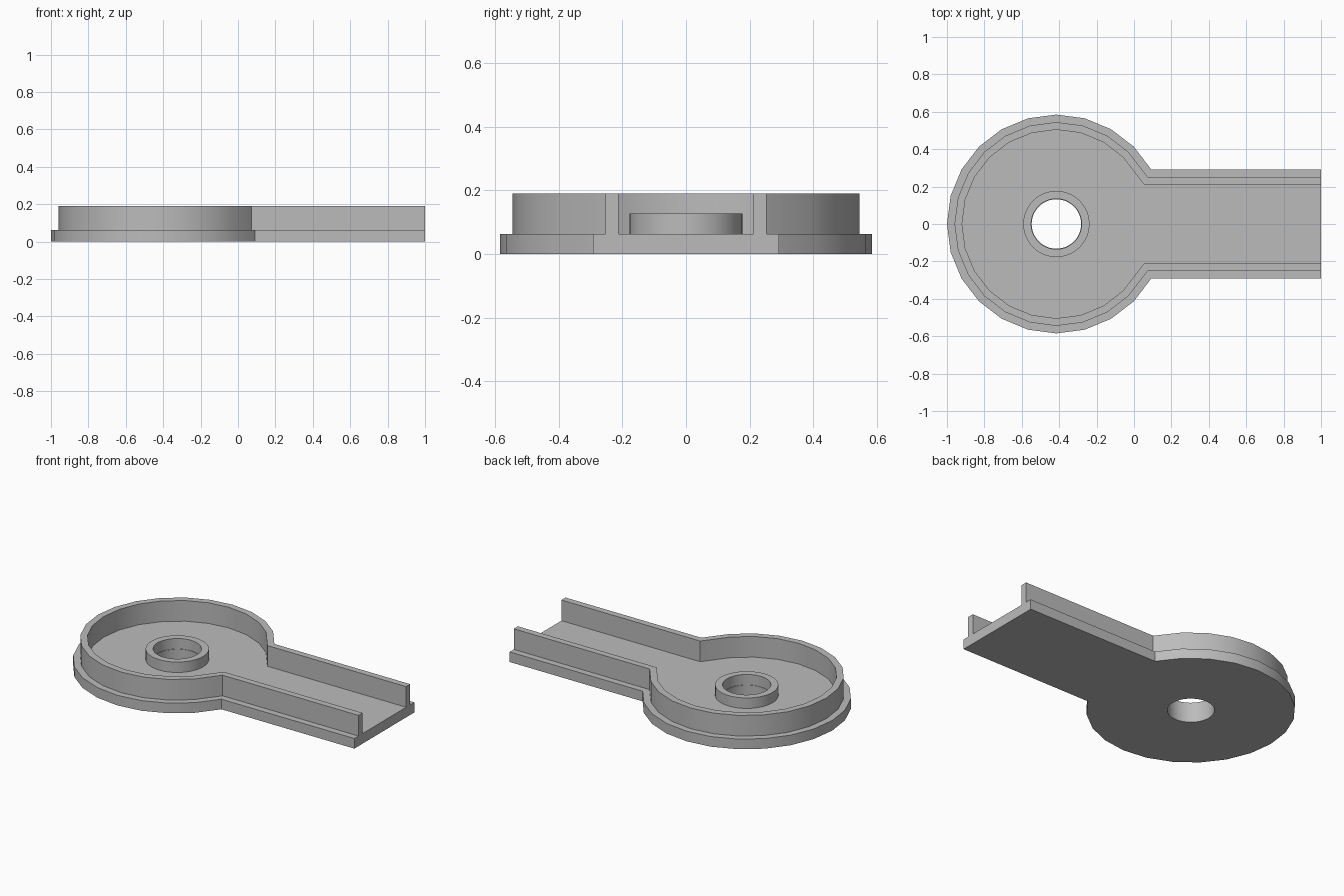
import bpy, bmesh
from math import sin, cos, pi, radians

cube = bpy.data.objects.get("Cube")
if cube:
    bpy.data.objects.remove(cube, do_unlink=True)

CENTRE = -0.415     # x of the round end
RADIUS = 0.585
FLOOR, WALL_TOP, BOSS_TOP = 0.0625, 0.19, 0.127

grey = bpy.data.materials.new("plain_grey")
grey.use_nodes = True
grey.diffuse_color = (0.5, 0.5, 0.5, 1)
grey.node_tree.nodes["Principled BSDF"].inputs["Base Color"].default_value = (0.5, 0.5, 0.5, 1)


def circle(radius, sides=48):
    return [(CENTRE + radius * cos(2 * pi * i / sides), radius * sin(2 * pi * i / sides))
            for i in range(sides)]


def outline(inset):
    """Keyhole outline, moved inwards evenly; runs from arm end to arm end."""
    r = RADIUS - inset / cos(radians(7.5))
    half = RADIUS / 2 - inset
    slope = radians(37.5)
    neck = CENTRE + RADIUS * cos(radians(30)) - inset * (1 - sin(slope)) / cos(slope)
    arc = [(CENTRE + r * cos(radians(a)), r * sin(radians(a))) for a in range(45, 316, 15)]
    return [(1, half), (neck, half)] + arc + [(neck, -half), (1, -half)]


def extrude_profile(name, loops, bottom, top):
    """Fill the closed loops (later ones are holes) and raise them to a solid."""
    bm = bmesh.new()
    edges = []
    for loop in loops:
        verts = [bm.verts.new((x, y, bottom)) for x, y in loop]
        edges += [bm.edges.new((v, verts[i - 1])) for i, v in enumerate(verts)]
    bmesh.ops.triangle_fill(bm, edges=edges, use_beauty=True)
    raised = bmesh.ops.extrude_face_region(bm, geom=bm.faces[:], use_keep_orig=True)
    for item in raised["geom"]:
        if isinstance(item, bmesh.types.BMVert):
            item.co.z = top
    bmesh.ops.recalc_face_normals(bm, faces=bm.faces)
    mesh = bpy.data.meshes.new(name)
    bm.to_mesh(mesh)
    bm.free()
    mesh.materials.append(grey)
    mesh.shade_smooth()
    mesh.set_sharp_from_angle(angle=radians(20))
    obj = bpy.data.objects.new(name, mesh)
    bpy.context.collection.objects.link(obj)
    return obj


# Base plate with the through hole
extrude_profile("base_plate", [outline(0), circle(0.132)], 0, FLOOR)

# Thin wall around the tray, open at the arm end
extrude_profile("rim_wall", [outline(0.04) + outline(0.08)[::-1]], FLOOR, WALL_TOP)

# Raised collar around the hole
extrude_profile("hole_collar", [circle(0.177), circle(0.135)], FLOOR, BOSS_TOP)
